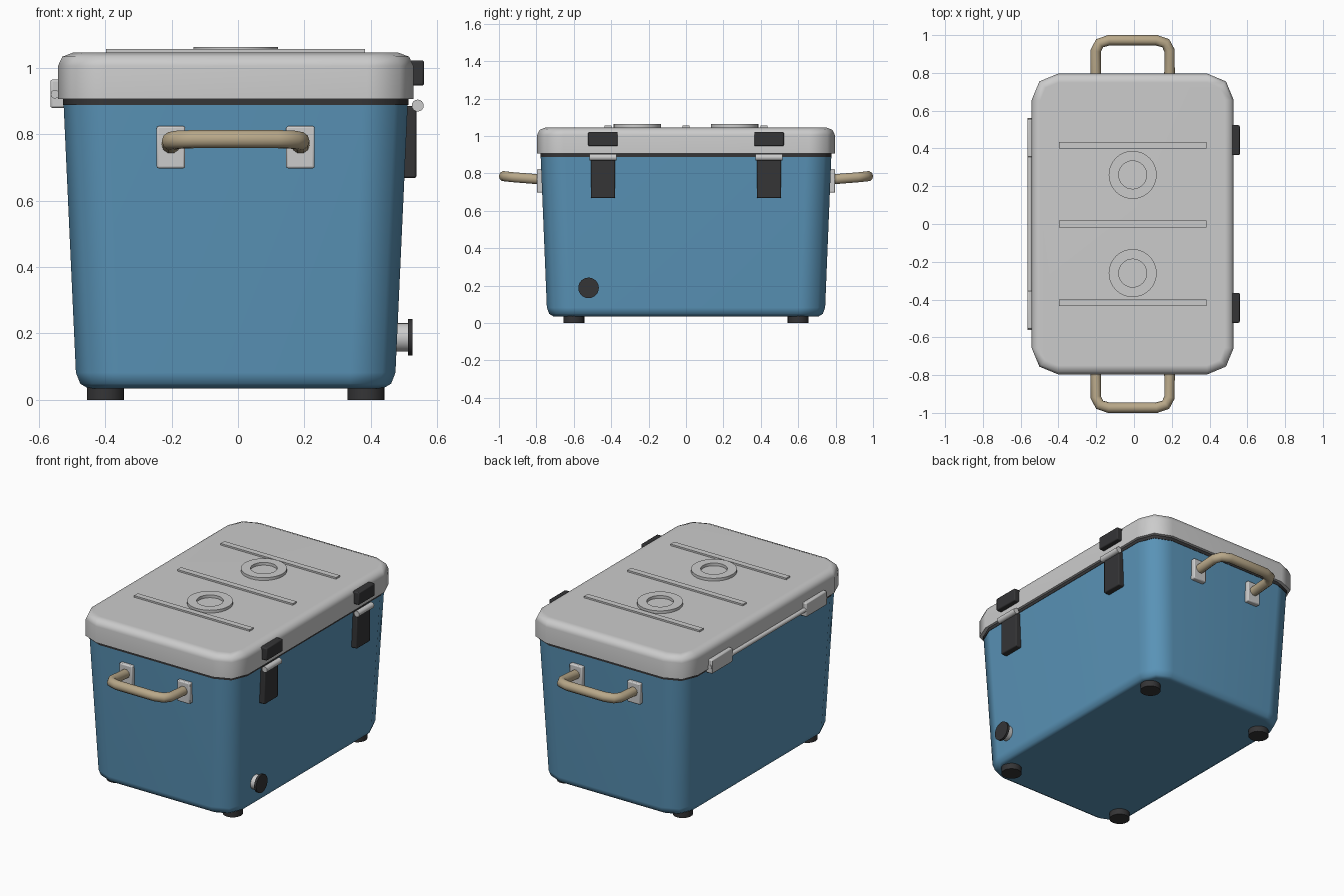
import bpy, bmesh, math
from math import pi, cos, sin

if "Cube" in bpy.data.objects:
    bpy.data.objects.remove(bpy.data.objects["Cube"])

CX = -0.007  # body centre line; latches and hinges stick out unequally


def material(name, rgb):
    m = bpy.data.materials.new(name)
    m.diffuse_color = (*rgb, 1)
    m.use_nodes = True
    m.node_tree.nodes["Principled BSDF"].inputs["Base Color"].default_value = m.diffuse_color
    return m


BLUE = material("blue_plastic", (0.10, 0.29, 0.47))
DARK = material("dark_rubber", (0.035, 0.035, 0.037))
TAN = material("tan_grip", (0.48, 0.39, 0.25))


def finish(obj, mat=None, angle=50, bevel=0):
    if mat:
        obj.data.materials.append(mat)
    if bevel:
        b = obj.modifiers.new("bevel", 'BEVEL')
        b.width, b.segments = bevel, 2
    bpy.ops.object.select_all(action='DESELECT')
    obj.select_set(True)
    bpy.context.view_layer.objects.active = obj
    bpy.ops.object.shade_smooth_by_angle(angle=math.radians(angle))
    return obj


def from_bmesh(name, bm, mat=None, **kw):
    bmesh.ops.recalc_face_normals(bm, faces=bm.faces)
    me = bpy.data.meshes.new(name)
    bm.to_mesh(me)
    bm.free()
    obj = bpy.data.objects.new(name, me)
    bpy.context.collection.objects.link(obj)
    return finish(obj, mat, **kw)


def rounded_loft(name, rings, mat=None):
    """Stack of rounded rectangles (half x, half y, z, corner radius)."""
    bm = bmesh.new()
    loops = []
    for hx, hy, z, r in rings:
        loop = []
        for k, (sx, sy) in enumerate([(1, 1), (-1, 1), (-1, -1), (1, -1)]):
            for i in range(3):
                a = k * pi / 2 + i * pi / 4
                loop.append(bm.verts.new((CX + sx * (hx - r) + r * cos(a),
                                          sy * (hy - r) + r * sin(a), z)))
        loops.append(loop)
    for a, b in zip(loops, loops[1:]):
        for i in range(12):
            j = (i + 1) % 12
            bm.faces.new((a[i], a[j], b[j], b[i]))
    bm.faces.new(loops[0])
    bm.faces.new(loops[-1])
    obj = from_bmesh(name, bm, mat)
    obj.modifiers.new("weighted", 'WEIGHTED_NORMAL').keep_sharp = True
    return obj


def box(name, lo, hi, mat=None, bevel=0.006):
    bm = bmesh.new()
    bmesh.ops.create_cube(bm, size=1)
    for v in bm.verts:
        v.co = [(l + h) / 2 + c * (h - l) for l, h, c in zip(lo, hi, v.co)]
    return from_bmesh(name, bm, mat, angle=30, bevel=bevel)


def cylinder(name, center, r, depth, axis='Z', mat=None, sides=24):
    rot = {'X': (0, pi / 2, 0), 'Y': (pi / 2, 0, 0), 'Z': (0, 0, 0)}[axis]
    bpy.ops.mesh.primitive_cylinder_add(vertices=sides, radius=r, depth=depth,
                                        location=center, rotation=rot)
    obj = bpy.context.object
    obj.name = name
    return finish(obj, mat, angle=40)


# Tapered tub, seal and lid
rounded_loft("body", [(0.445, 0.708, 0.035, 0.10), (0.468, 0.731, 0.049, 0.123),
                      (0.481, 0.744, 0.082, 0.135), (0.518, 0.777, 0.89, 0.135)], BLUE)
rounded_loft("seal", [(0.52, 0.779, 0.887, 0.135), (0.52, 0.779, 0.908, 0.135)], DARK)
rounded_loft("lid", [(0.535, 0.796, 0.906, 0.14), (0.535, 0.796, 1.005, 0.14),
                     (0.522, 0.783, 1.033, 0.127), (0.488, 0.749, 1.046, 0.095)])

# Lid ribs
for n, y in enumerate((-0.417, 0, 0.417)):
    box(f"lid_rib_{n + 1}", (CX - 0.39, y - 0.018, 1.035), (CX + 0.39, y + 0.018, 1.056), bevel=0)

# Cup rings on the lid
for n, y in enumerate((-0.26, 0.26)):
    bm = bmesh.new()
    N = 32
    prof = [(0.127, 1.035), (0.127, 1.063), (0.074, 1.063), (0.074, 1.035)]
    vs = [[bm.verts.new((CX + r * cos(2 * pi * i / N), y + r * sin(2 * pi * i / N), z))
           for r, z in prof] for i in range(N)]
    for i in range(N):
        a, b = vs[i], vs[(i + 1) % N]
        for k in range(4):
            m = (k + 1) % 4
            bm.faces.new((a[k], b[k], b[m], a[m]))
    from_bmesh(f"cup_ring_{n + 1}", bm, angle=40)

# Feet
for sx in (-1, 1):
    for sy in (-1, 1):
        cylinder(f"foot_{'right' if sx > 0 else 'left'}_{'back' if sy > 0 else 'front'}",
                 (CX + sx * 0.392, sy * 0.6, 0.02), 0.056, 0.04, mat=DARK)

# Latches on the right, hinge plates on the left
for side, s in (("front", -1), ("back", 1)):
    y = s * 0.444
    box(f"latch_catch_{side}", (0.515, y - 0.079, 0.946), (0.56, y + 0.079, 1.022), DARK)
    box(f"latch_strap_{side}", (0.495, y - 0.065, 0.668), (0.537, y + 0.065, 0.885), DARK)
    cylinder(f"latch_pin_{side}", (0.541, y, 0.886), 0.018, 0.145, 'Y', sides=16)
    box(f"hinge_plate_{side}", (-0.565, s * 0.455 - 0.1, 0.879), (-0.52, s * 0.455 + 0.1, 0.964))
cylinder("hinge_rod", (-0.551, 0, 0.92), 0.013, 1.12, 'Y', sides=12)

# Drain plug
cylinder("drain_neck", (0.485, -0.521, 0.188), 0.043, 0.06, 'X')
cylinder("drain_cap", (0.519, -0.521, 0.188), 0.055, 0.014, 'X', DARK)

# Carry handles with mounting plates
for side, s in (("front", -1), ("back", 1)):
    half = [(0.195, 0.78, 0.768), (0.195, 0.918, 0.779), (0.175, 0.957, 0.783), (0.125, 0.973, 0.785)]
    path = [(-x, y, z) for x, y, z in half] + half[::-1]
    cu = bpy.data.curves.new("handle_path", 'CURVE')
    cu.dimensions = '3D'
    cu.bevel_depth, cu.bevel_resolution, cu.use_fill_caps = 0.028, 3, True
    sp = cu.splines.new('POLY')
    sp.points.add(len(path) - 1)
    for p, (x, y, z) in zip(sp.points, path):
        p.co = (CX + x, s * y, z, 1)
    obj = bpy.data.objects.new(f"handle_{side}", cu)
    bpy.context.collection.objects.link(obj)
    bpy.ops.object.select_all(action='DESELECT')
    obj.select_set(True)
    bpy.context.view_layer.objects.active = obj
    bpy.ops.object.convert(target='MESH')
    finish(bpy.context.object, TAN)
    for lr, sx in (("left", -1), ("right", 1)):
        x = CX + sx * 0.195
        y0, y1 = sorted((s * 0.75, s * 0.797))
        box(f"handle_plate_{side}_{lr}", (x - 0.043, y0, 0.697), (x + 0.043, y1, 0.824))
